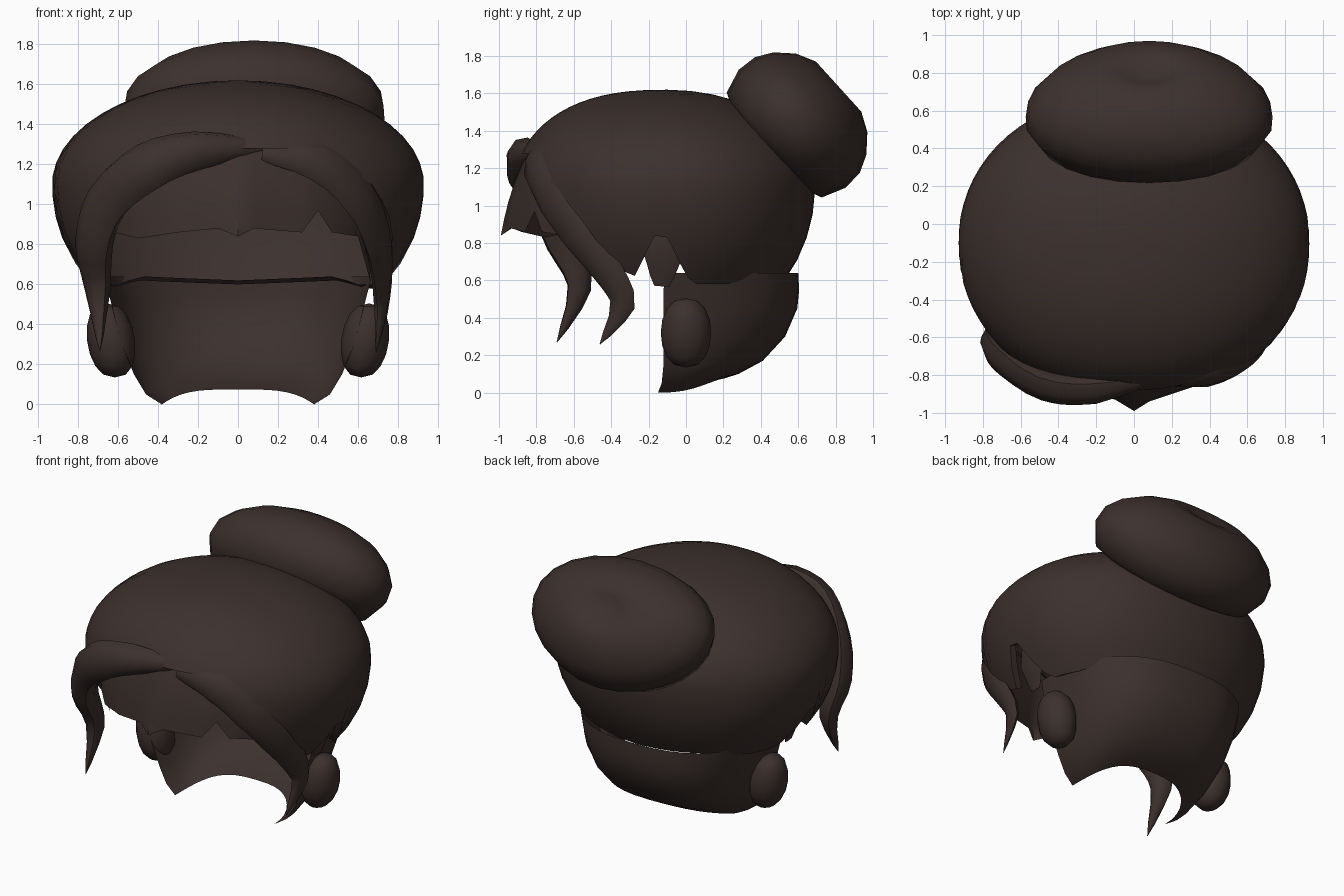
import bpy, math
from mathutils import Vector

if "Cube" in bpy.data.objects:
    bpy.data.objects.remove(bpy.data.objects["Cube"])

mat = bpy.data.materials.new("dark_brown_hair")
mat.diffuse_color = (0.045, 0.03, 0.026, 1)
mat.use_nodes = True
mat.node_tree.nodes["Principled BSDF"].inputs["Base Color"].default_value = mat.diffuse_color


def grid_object(name, rows, wrap=False, angle=50):
    """Skin a list of equally long point rows into one smooth object."""
    n = len(rows[0])
    verts = [tuple(p) for r in rows for p in r]
    faces = []
    for i in range(len(rows) - 1):
        for j in range(n if wrap else n - 1):
            k = (j + 1) % n
            faces.append((i * n + j, i * n + k, (i + 1) * n + k, (i + 1) * n + j))
    me = bpy.data.meshes.new(name)
    me.from_pydata(verts, [], faces)
    me.materials.append(mat)
    ob = bpy.data.objects.new(name, me)
    bpy.context.collection.objects.link(ob)
    bpy.ops.object.select_all(action='DESELECT')
    ob.select_set(True)
    bpy.context.view_layer.objects.active = ob
    bpy.ops.object.mode_set(mode='EDIT')
    bpy.ops.mesh.select_all(action='SELECT')
    bpy.ops.mesh.remove_doubles(threshold=0.0005)
    bpy.ops.mesh.normals_make_consistent(inside=False)
    bpy.ops.object.mode_set(mode='OBJECT')
    bpy.ops.object.shade_smooth_by_angle(angle=math.radians(angle))
    return ob


def interp(table, x):
    for (a, va), (b, vb) in zip(table, table[1:]):
        if x <= b:
            return va + (vb - va) * (x - a) / (b - a)
    return table[-1][1]


# Cap: rounded shell whose lower edge height varies around the head
edge = [(0, 1.28), (25, 1.28), (45, 1.1), (57, .9), (68, .66), (76, .62), (80, .72),
        (85, .84), (90, .83), (96, .68), (102, .58), (120, .58), (140, .62), (180, .6)]


def cap_point(deg, s, z):
    t = math.radians(deg)
    sx, cy = math.sin(t), -math.cos(t)
    k = (abs(sx) ** 2.1 + abs(cy) ** 2.1) ** (-1 / 2.1)
    ry = .82 if cy < 0 else .79
    sy = s ** (.8 if cy < 0 and z > 1.1 else 1)    # fuller brow
    return (.93 * s * k * sx, -.1 + ry * sy * k * cy, z)


rows = []
STEPS = 14
for i in range(STEPS + 2):
    row = []
    for deg in range(0, 360, 5):
        zl = interp(edge, min(deg, 360 - deg))
        end = math.acos((zl - 1.1) / (.52 if zl > 1.1 else .82))
        a = end * min(i, STEPS) / STEPS
        s, z = math.sin(a), 1.1 + (.52 if a < math.pi / 2 else .82) * math.cos(a)
        if i > STEPS:                      # inward lip
            s, z = s * .95, z + .02
        row.append(cap_point(deg, s, z))
    rows.append(row)
grid_object("hair_cap", rows, wrap=True)

# Nape: open bowl under the cap at the back; (z, half width, back y, front y, side drop)
nape = [(.64, .67, .6, -.11, 0), (.55, .645, .605, -.12, 0), (.45, .62, .595, -.12, 0),
        (.3, .58, .53, -.12, 0), (.17, .52, .41, -.12, .02),
        (.1, .46, .28, -.13, .05), (.075, .38, .2, -.15, .075)]
rows = []
for z, rx, yb, yf, drop in nape:
    row = []
    for j in range(21):
        a = math.pi * j / 20
        c, s = math.cos(a), math.sin(a)
        x = rx * math.copysign(abs(c) ** .8, c)
        row.append((x, yf + (yb - yf) * s ** .8, z - drop * abs(c) ** 3))
    rows.append(row)
grid_object("nape_hair", rows)

# Bun: plump dimpled disc, spun from a profile, narrowed low down and tilted back
profile = [(0, -.22), (.6, -.23), (.88, -.18), (.99, -.05), (.97, .06), (.86, .15),
           (.66, .235), (.42, .285), (.22, .28), (0, .23)]
rows = []
for r, h in profile:
    row = []
    for j in range(24):
        c, s = math.cos(math.tau * j / 24), math.sin(math.tau * j / 24)
        row.append((.66 * r * c * (1 - .1 * r * s), .43 * r * s, h))
    rows.append(row)
bun = grid_object("bun", rows, wrap=True)
bun.location = (.08, .605, 1.445)
bun.rotation_euler = (math.radians(-47.8), 0, 0)

# Side tufts below the cap
for side, label in ((-1, "left"), (1, "right")):
    rows = []
    for i in range(9):
        a = math.pi * i / 8
        r = math.sin(a) ** .8 if 0 < i < 8 else 0
        rows.append([(side * (.635 + .12 * r * math.cos(b) + .02 * math.cos(a)),
                      .135 * r * math.sin(b), .32 + .185 * math.cos(a))
                     for b in [math.tau * j / 12 for j in range(12)]])
    grid_object(label + "_side_tuft", rows, wrap=True)

# Fringe: sheet over the forehead with a jagged lower edge
jagged = [(-.67, -.45, .62), (-.62, -.62, .86), (-.5, -.75, .83), (-.3, -.88, .86),
          (-.1, -.93, .88), (0, -.99, .84), (.08, -.94, .88), (.32, -.86, .86),
          (.4, -.81, .97), (.47, -.77, .86), (.6, -.65, .84), (.66, -.45, .62)]
rows = []
for i in range(6):
    t = i / 5
    row = []
    for x, y, z in jagged:
        top = Vector((x * 1.02, -.84 + .75 * x * x, 1.3 - .5 * x * x))
        p = top.lerp(Vector((x, y, z)), t)
        p.y -= .02 * math.sin(math.pi * t)
        row.append(p)
    rows.append(row)
grid_object("fringe", rows)


# Swept locks framing the face, ending in points
def lock(name, path, widths, thick):
    pts = [Vector(p) for p in path]
    rows = []
    for i in range((len(pts) - 1) * 3 + 1):
        k, t = min(i // 3, len(pts) - 2), i / 3 - min(i // 3, len(pts) - 2)
        p0, p1, p2, p3 = (pts[max(0, min(len(pts) - 1, k + d))] for d in (-1, 0, 1, 2))
        m1, m2 = (p2 - p0) / 2, (p3 - p1) / 2
        pos = (p1 * (2 * t**3 - 3 * t**2 + 1) + m1 * (t**3 - 2 * t**2 + t)
               + p2 * (3 * t**2 - 2 * t**3) + m2 * (t**3 - t**2))
        tan = (p2 - p1).lerp(m1.lerp(m2, t), .6).normalized()
        out = Vector((pos.x, pos.y + .1, (pos.z - .9) * .4))
        out = (out - tan * out.dot(tan)).normalized()
        across = tan.cross(out)
        w = widths[k] + (widths[k + 1] - widths[k]) * t
        d = thick * min(1, w / .1)
        rows.append([pos + across * w * math.cos(b) + out * d * math.sin(b)
                     for b in [math.pi * j / 4 for j in range(8)]])
    grid_object(name, rows, wrap=True)


lock("left_lock",
     [(.14, -.8, 1.29), (-.2, -.87, 1.27), (-.45, -.86, 1.19), (-.65, -.74, 1.02),
      (-.72, -.65, .8), (-.7, -.57, .56), (-.69, -.69, .27)],
     [.03, .1, .13, .13, .11, .07, .002], .085)
lock("right_lock",
     [(.12, -.84, 1.25), (.4, -.81, 1.21), (.6, -.71, 1.05), (.69, -.57, .85),
      (.72, -.42, .65), (.715, -.34, .47), (.69, -.46, .26)],
     [.03, .1, .12, .11, .09, .07, .002], .045)

# Small wisps in front of the ears
for side, label in ((-1, "left"), (1, "right")):
    x = side * .74
    lock(label + "_wisp", [(x, -.12, .9), (x, -.12, .75), (side * .7, -.13, .57)],
         [.1, .11, .04], .015)
